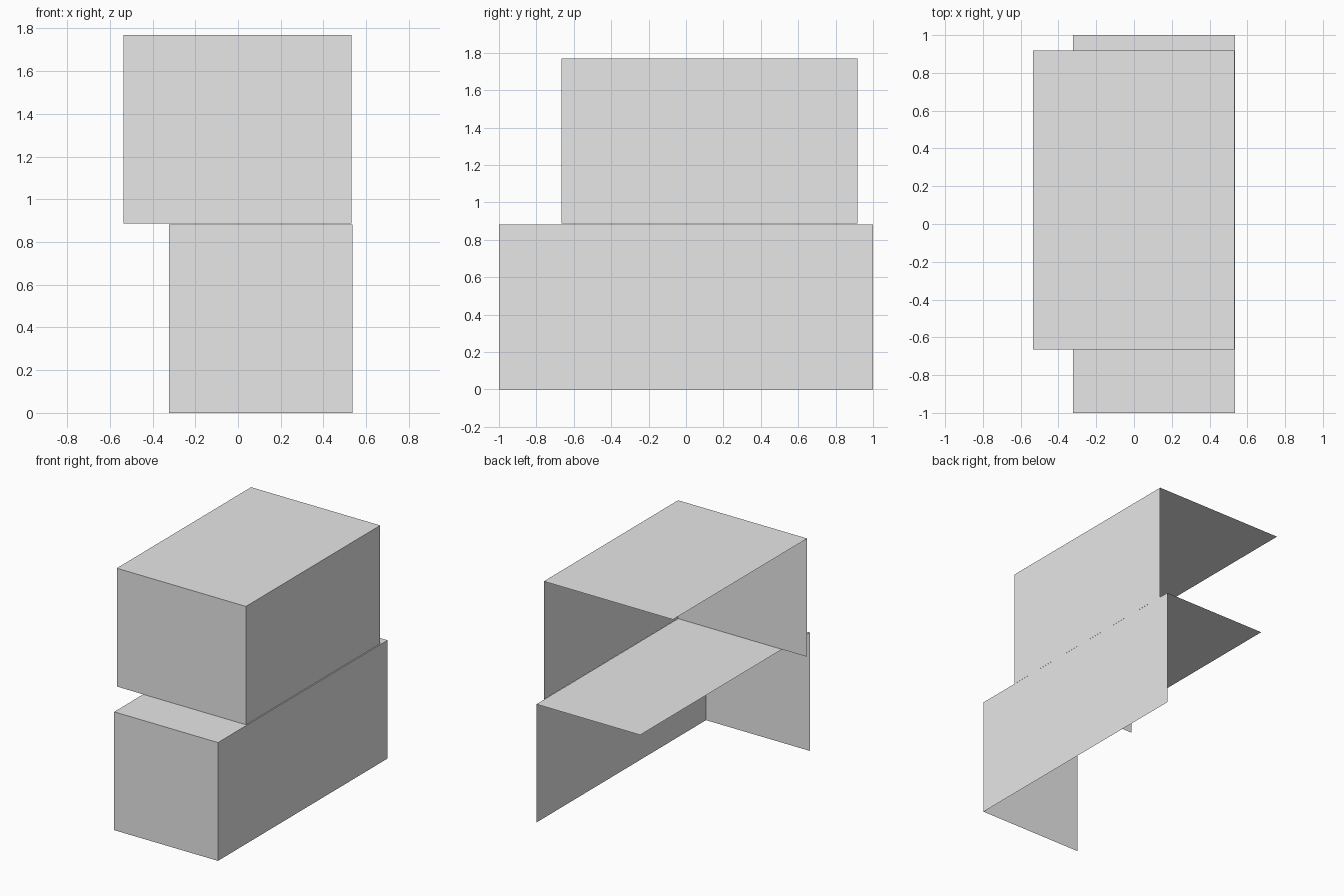
import bpy
import bmesh
from mathutils import Vector

default = bpy.data.objects.get("Cube")
if default:
    bpy.data.objects.remove(default, do_unlink=True)

# Single plain grey
grey = bpy.data.materials.new("light_grey")
grey.use_nodes = True
colour = (0.8, 0.8, 0.8, 1)
grey.diffuse_color = colour
shader = next(n for n in grey.node_tree.nodes if n.type == 'BSDF_PRINCIPLED')
shader.inputs["Base Color"].default_value = colour


def open_box(name, low, high):
    """Box keeping only its top, front and +x panels."""
    low, high = Vector(low), Vector(high)
    bm = bmesh.new()
    bmesh.ops.create_cube(bm, size=1)
    bm.normal_update()
    missing = [f for f in bm.faces
               if f.normal.x < -0.5 or f.normal.y > 0.5 or f.normal.z < -0.5]
    bmesh.ops.delete(bm, geom=missing, context='FACES')
    bmesh.ops.scale(bm, vec=high - low, verts=bm.verts)
    bmesh.ops.translate(bm, vec=(low + high) / 2, verts=bm.verts)
    mesh = bpy.data.meshes.new(name)
    bm.to_mesh(mesh)
    bm.free()
    mesh.materials.append(grey)
    obj = bpy.data.objects.new(name, mesh)
    bpy.context.collection.objects.link(obj)
    return obj


# Lower block, and the wider, shorter block resting on it
open_box("lower_block", (-0.322, -1, 0), (0.535, 1, 0.883))
open_box("upper_block", (-0.535, -0.665, 0.887), (0.531, 0.918, 1.77))
